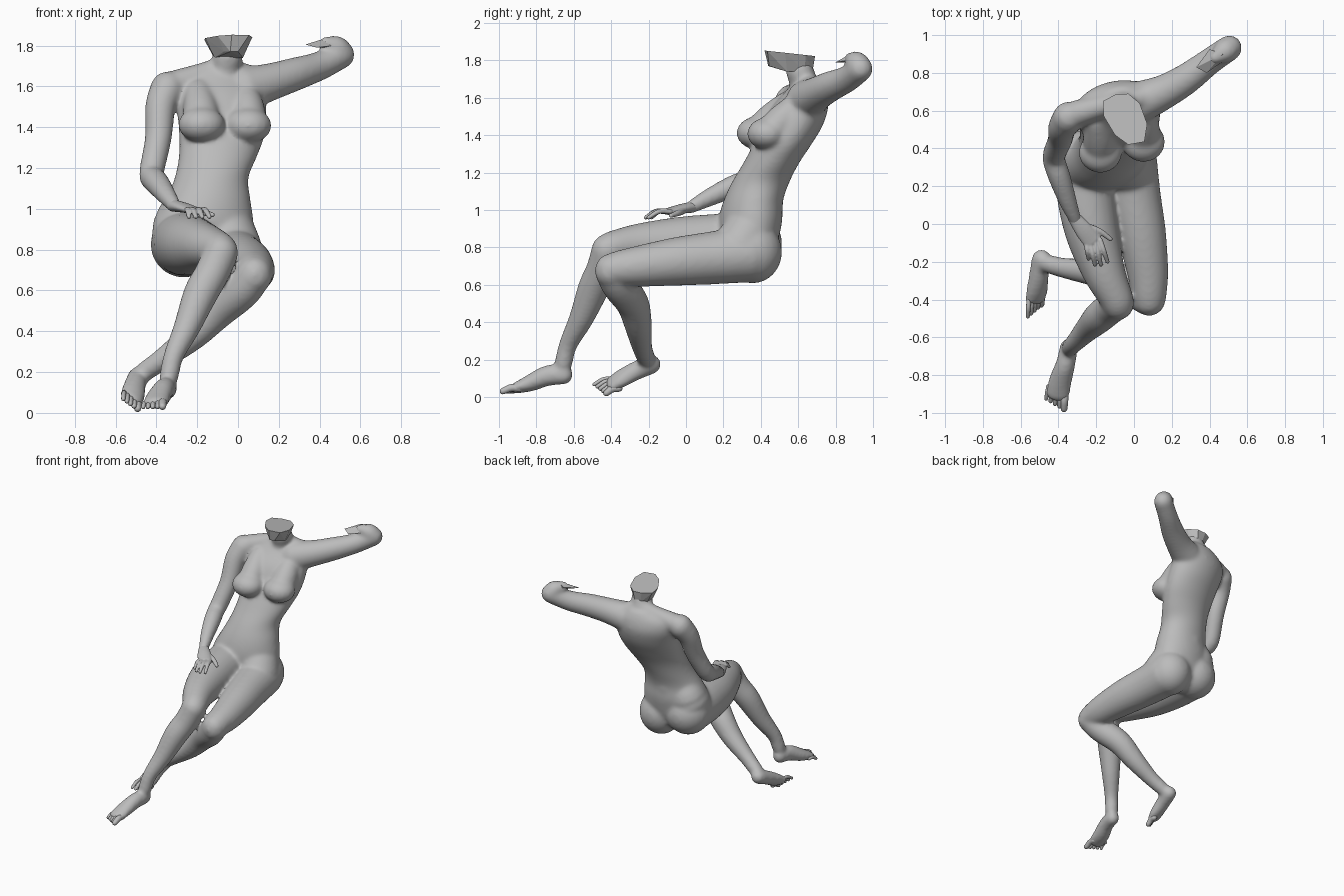
import bpy, bmesh, math
from mathutils import Vector as V

clay = bpy.data.materials.new("grey clay")
clay.diffuse_color = (0.5, 0.5, 0.5, 1)


def spline(pts, sub):
    """Catmull-Rom interpolation of (x, y, z, ra, rb) stations."""
    P = [V(p if len(p) == 5 else (*p, p[3])) for p in pts]
    P = [2 * P[0] - P[1]] + P + [2 * P[-1] - P[-2]]
    out = []
    for a, b, c, d in zip(P, P[1:], P[2:], P[3:]):
        for i in range(sub):
            t = i / sub
            out.append(0.5 * (2 * b + (c - a) * t + (2 * a - 5 * b + 4 * c - d) * t * t
                              + (3 * b - a - 3 * c + d) * t ** 3))
    return out + [P[-2]]


def tube(bm, pts, side=(0, 0, 1), axes=None, n=24, sub=4):
    """Round-ended limb; axes fixes the plane of every ring."""
    S = spline(pts, sub)
    C = [V(s[:3]) for s in S]
    rings = []
    for i, s in enumerate(S):
        t = (C[min(i + 1, len(C) - 1)] - C[max(i - 1, 0)]).normalized()
        if axes:
            u, w = V(axes[0]).normalized(), V(axes[1]).normalized()
        else:
            w = V(side) - t * V(side).dot(t)
            w.normalize()
            u = w.cross(t)
        steps = [(0, 1)]
        if not axes and i == 0:
            steps = [(-math.cos(a), math.sin(a)) for a in (.2, .6, 1.1)] + steps
        if not axes and i == len(S) - 1:
            steps += [(math.cos(a), math.sin(a)) for a in (1.1, .6, .2)]
        for off, k in steps:
            c = C[i] + t * off * min(s[3], s[4])
            rings.append([bm.verts.new(c + u * s[3] * k * math.cos(q) + w * s[4] * k * math.sin(q))
                          for q in (2 * math.pi * j / n for j in range(n))])
    for r, q in zip(rings, rings[1:]):
        for j in range(n):
            bm.faces.new((r[j], r[(j + 1) % n], q[(j + 1) % n], q[j]))
    bm.faces.new(rings[0][::-1])
    bm.faces.new(rings[-1])


def ball(bm, c, r):
    vs = bmesh.ops.create_uvsphere(bm, u_segments=24, v_segments=16, radius=1)["verts"]
    for v in vs:
        v.co = V(c) + V((v.co.x * r[0], v.co.y * r[1], v.co.z * r[2]))


def finish(name, bm, smooth=True):
    bmesh.ops.recalc_face_normals(bm, faces=bm.faces)
    me = bpy.data.meshes.new(name)
    bm.to_mesh(me)
    bm.free()
    me.materials.append(clay)
    for p in me.polygons:
        p.use_smooth = smooth
    ob = bpy.data.objects.new(name, me)
    bpy.context.collection.objects.link(ob)
    return ob


def blend(ob, voxel, its, swell=0):
    m = ob.modifiers.new("merge", 'REMESH')
    m.mode, m.voxel_size, m.use_smooth_shade = 'VOXEL', voxel, True
    s = ob.modifiers.new("soften", 'SMOOTH')
    s.factor, s.iterations = 0.5, its
    d = ob.modifiers.new("swell", 'DISPLACE')
    d.strength, d.mid_level = swell, 0


# ---- body: torso, neck and limbs merged into one skin
b = bmesh.new()
tube(b, [(-.165, .33, .74, .2, .13), (-.165, .335, .85, .24, .155), (-.16, .345, .95, .235, .165),
         (-.145, .36, 1.05, .205, .155), (-.13, .40, 1.15, .18, .15), (-.10, .455, 1.25, .19, .145),
         (-.08, .515, 1.35, .208, .15), (-.078, .57, 1.45, .218, .155), (-.09, .61, 1.55, .225, .145),
         (-.09, .64, 1.63, .2, .105), (-.075, .65, 1.69, .1, .07)],
     axes=((1, .2, 0), (-.2, 1, 0)), n=40)
tube(b, [(-.07, .64, 1.6, .08), (-.06, .625, 1.69, .073), (-.05, .608, 1.745, .073)])    # neck
tube(b, [(-.06, .645, 1.70, .055), (-.16, .625, 1.66, .058), (-.3, .585, 1.61, .07)])    # shoulder slopes
tube(b, [(-.05, .645, 1.69, .055), (.03, .665, 1.65, .06), (.12, .69, 1.62, .075)])
ball(b, (-.265, .35, .825), (.162, .162, .16))                                           # seat
ball(b, (-.04, .355, .775), (.152, .157, .165))
tube(b, [(-.24, .37, 1.04, .1), (-.275, .36, .93, .138), (-.265, .3, .84, .15)])         # hips
tube(b, [(-.05, .37, 1.02, .1), (-.06, .355, .92, .132), (-.03, .29, .8, .147)])
tube(b, [(-.15, .42, 1.05, .1), (-.155, .385, .9, .11), (-.155, .35, .78, .11)])
for c in ((-.178, .378, 1.412), (.05, .435, 1.408)):                                     # bust
    ball(b, c, (.113, .106, .085))
    tube(b, [(c[0], c[1] + .025, c[2] + .01, .09), (c[0] - .005, c[1] + .09, c[2] + .08, .085),
             (c[0] - .015, c[1] + .16, c[2] + .15, .07)])
# thighs and shins
tube(b, [(-.27, .33, .83, .155), (-.255, .15, .825, .152), (-.22, -.05, .82, .14),
         (-.16, -.25, .815, .112), (-.1, -.38, .80, .09), (-.085, -.42, .785, .086)])
tube(b, [(-.085, -.42, .78, .084), (-.13, -.45, .68, .083), (-.185, -.495, .58, .082),
         (-.25, -.56, .42, .064), (-.315, -.63, .28, .048), (-.338, -.655, .18, .046)], side=(0, 1, 0))
tube(b, [(-.03, .34, .765, .15), (0, .15, .745, .14), (.04, -.05, .725, .128),
         (.072, -.25, .70, .108), (.08, -.37, .685, .092), (.08, -.4, .67, .086)])
tube(b, [(.08, -.4, .68, .086), (.02, -.36, .6, .09), (-.1, -.285, .5, .086),
         (-.22, -.255, .38, .071), (-.36, -.235, .27, .053), (-.46, -.21, .2, .047)])
# resting arm, then raised arm
tube(b, [(-.345, .565, 1.59, .083), (-.38, .51, 1.5, .073), (-.39, .45, 1.35, .064),
         (-.42, .375, 1.2, .06), (-.425, .335, 1.155, .058)], side=(1, 0, 0))
tube(b, [(-.425, .335, 1.155, .058), (-.395, .25, 1.125, .058), (-.35, .12, 1.065, .046),
         (-.31, .02, 1.012, .032)])
tube(b, [(.03, .645, 1.585, .11), (.16, .70, 1.622, .09), (.28, .77, 1.66, .08),
         (.40, .86, 1.70, .069), (.505, .932, 1.755, .066)])
tube(b, [(.505, .932, 1.755, .066), (.475, .91, 1.79, .06), (.43, .88, 1.808, .035)])
# feet, without toes
tube(b, [(-.345, -.652, .12, .046, .052), (-.362, -.74, .115, .05, .054),
         (-.39, -.83, .076, .06, .044), (-.405, -.91, .048, .062, .028)])
tube(b, [(-.49, -.185, .175, .05, .05), (-.503, -.27, .14, .052, .048),
         (-.513, -.35, .097, .061, .04), (-.522, -.4, .07, .06, .028)], side=(.45, .05, .8))
blend(finish("body", b), .011, 16, .002)

# ---- resting hand
h = bmesh.new()
tube(h, [(-.318, .035, 1.016, .034, .03), (-.268, -.03, 1.006, .047, .025),
         (-.218, -.095, .992, .05, .018)], n=16)
for base, tip in (((-.18, -.085), (-.14, -.2)), ((-.203, -.1), (-.175, -.215)),
                  ((-.23, -.11), (-.207, -.215)), ((-.252, -.105), (-.24, -.185))):
    mid = [(p + q) / 2 for p, q in zip(base, tip)]
    tube(h, [(*base, .992, .015), (*mid, .993, .014), (*tip, .96, .011)], n=10)
tube(h, [(-.26, -.01, 1.0, .02), (-.18, -.04, .985, .017), (-.125, -.08, .97, .012)], n=10)
blend(finish("resting_hand", h), .005, 2)


# ---- toes, fanned between the big toe and the little toe
def toes(name, base0, base1, tip0, tip1):
    bm = bmesh.new()
    for i in range(5):
        k = i / 4
        a, t = V(base0).lerp(V(base1), k), V(tip0).lerp(V(tip1), k)
        r = .021 if i == 0 else .016 - .001 * i
        m = a.lerp(t, .5) + V((0, 0, .01))
        tube(bm, [(*a, r), (*m, r), (*t, r * .85)], n=10)
    finish(name, bm)


toes("front_toes", (-.368, -.89, .047), (-.452, -.86, .047), (-.37, -.978, .032), (-.465, -.925, .028))
toes("rear_toes", (-.493, -.36, .048), (-.557, -.40, .1), (-.492, -.425, .022), (-.562, -.49, .068))

# ---- cut jaw: faceted wedge with a flat top, narrowing into the neck
j = bmesh.new()
for x, y in ((-.165, .65), (-.16, .57), (-.1, .47), (-.03, .42), (.055, .435), (.07, .53), (.03, .64), (-.03, .69), (-.1, .685)):
    j.verts.new((x, y, 1.853 - .11 * max(0, y - .42)))
    front = y < .5
    j.verts.new((-.045 + (x + .045) * (.45 if front else .6), max(y + .01, .44) if front else .6 + (y - .6) * .85,
                 1.77 if front else 1.74))
bmesh.ops.convex_hull(j, input=j.verts)
finish("cut_jaw", j, False)

# ---- cut forearm: jagged stub
k = bmesh.new()
for p in ((.33, .83, 1.805), (.47, .86, 1.80), (.40, .925, 1.825), (.385, .80, 1.79), (.47, .9, 1.848), (.45, .9, 1.79)):
    k.verts.new(p)
bmesh.ops.convex_hull(k, input=k.verts)
finish("cut_forearm", k, False)
